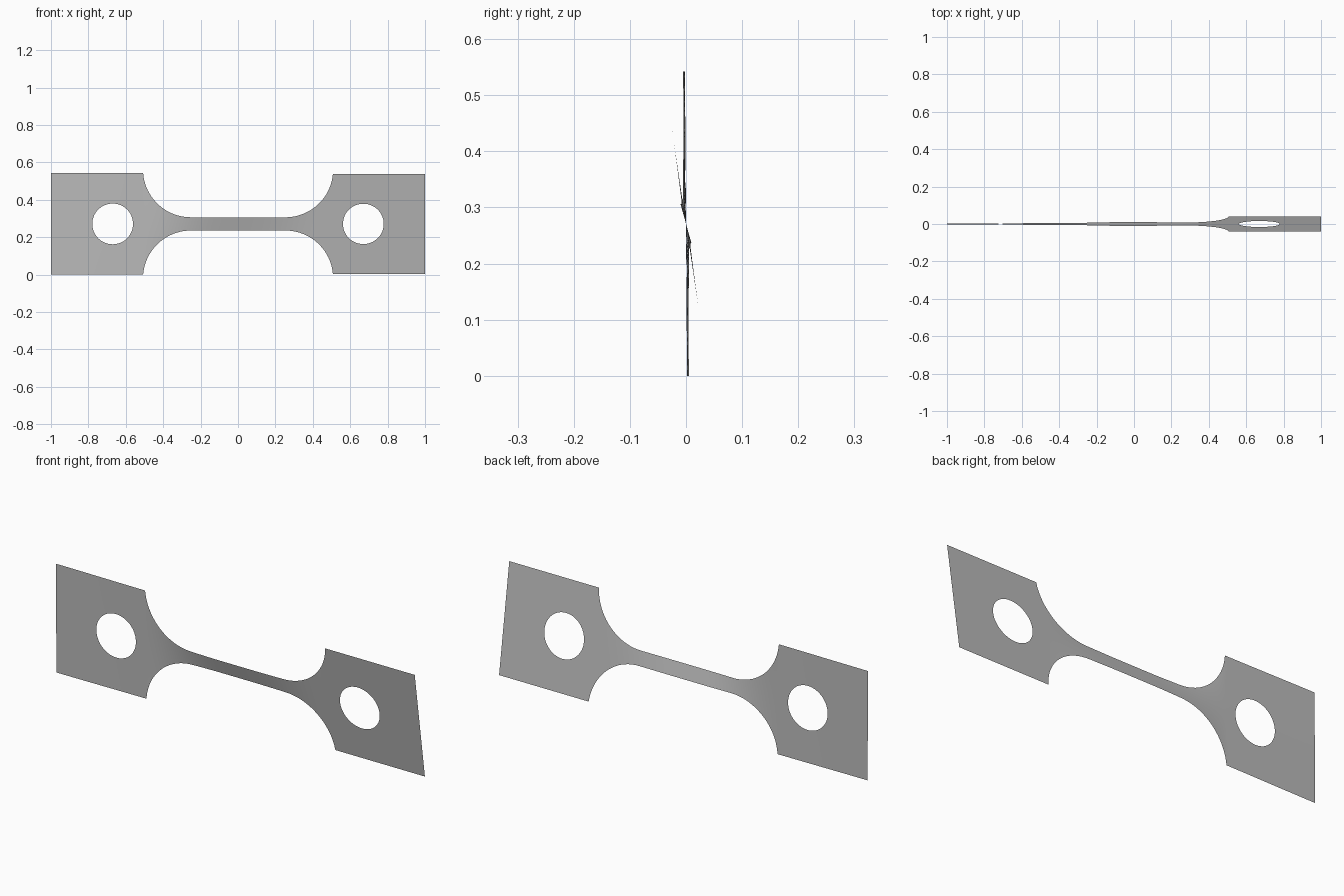
import bpy, bmesh
from math import sin, cos, acos, atan2, radians, sqrt

cube = bpy.data.objects.get("Cube")
if cube:
    bpy.data.objects.remove(cube)

HALF_H = 0.271       # half height of the end plates
NECK = 0.036         # half height of the narrow bar
NECK_END = 0.253     # where the fillets begin
R = 0.255            # fillet radius
HOLE_X, HOLE_R = 0.67, 0.109
ROWS = 16

# Material
steel = bpy.data.materials.new("plain grey")
steel.use_nodes = True
GREY = (0.5, 0.5, 0.5, 1)
steel.diffuse_color = GREY
steel.node_tree.nodes["Principled BSDF"].inputs["Base Color"].default_value = GREY


def smooth(a, b, x):
    k = min(max((x - a) / (b - a), 0), 1)
    return k * k * (3 - 2 * k)


def twist(x):
    """Lean of the sheet along its length."""
    deg = 0.4 + 0.7 * smooth(-1, -0.5, x)
    deg += 14.5 * smooth(-0.52, -0.08, x) - 7.1 * smooth(0.05, 0.48, x)
    return radians(deg)


bm = bmesh.new()


def add_quads(grid):
    """Fill a grid of (x, height) points with quads, bent by the twist."""
    cols = []
    for col in grid:
        cols.append([bm.verts.new((x, -t * sin(twist(x)), HALF_H + t * cos(twist(x))))
                     for x, t in col])
    for a, b in zip(cols, cols[1:]):
        for i in range(len(a) - 1):
            bm.faces.new((a[i], b[i], b[i + 1], a[i + 1]))


# Narrow bar with the four concave fillets
end_angle = acos((R + NECK - HALF_H) / R)
fillet = [(NECK_END + R * sin(end_angle * i / 20),
           NECK + R * (1 - cos(end_angle * i / 20))) for i in range(21)]
bar = [(NECK_END * (i / 12 - 1), NECK) for i in range(1, 24)]
outline = [(-x, h) for x, h in reversed(fillet)] + bar + fillet
add_quads([[(x, h * (2 * j / ROWS - 1)) for j in range(ROWS + 1)]
           for x, h in outline])

# End plates, each a ring of quads from the round hole to the rectangle
inner = fillet[-1][0]
for side in (-1, 1):
    x0, x1 = sorted((side * inner, side * 1.0))
    corners = [(x0, -HALF_H), (x1, -HALF_H), (x1, HALF_H), (x0, HALF_H)]
    rim = []
    for (ax, at), (bx, bt) in zip(corners, corners[1:] + corners[:1]):
        rim += [(ax + (bx - ax) * i / ROWS, at + (bt - at) * i / ROWS)
                for i in range(ROWS)]
    rim.append(rim[0])
    cx = side * HOLE_X
    rings = []
    for s in range(5):
        ring = []
        for x, t in rim:
            a = atan2(t, x - cx)
            hx, ht = cx + HOLE_R * cos(a), HOLE_R * sin(a)
            ring.append((x + (hx - x) * s / 4, t + (ht - t) * s / 4))
        rings.append(ring)
    add_quads(rings)

bmesh.ops.remove_doubles(bm, verts=bm.verts, dist=0.0005)
bmesh.ops.recalc_face_normals(bm, faces=bm.faces)
bm.normal_update()
if sum(f.normal.y for f in bm.faces) > 0:
    bmesh.ops.reverse_faces(bm, faces=bm.faces)

mesh = bpy.data.meshes.new("twisted_test_strip")
bm.to_mesh(mesh)
bm.free()
mesh.materials.append(steel)
strip = bpy.data.objects.new("twisted_test_strip", mesh)
bpy.context.collection.objects.link(strip)
for p in mesh.polygons:
    p.use_smooth = True
